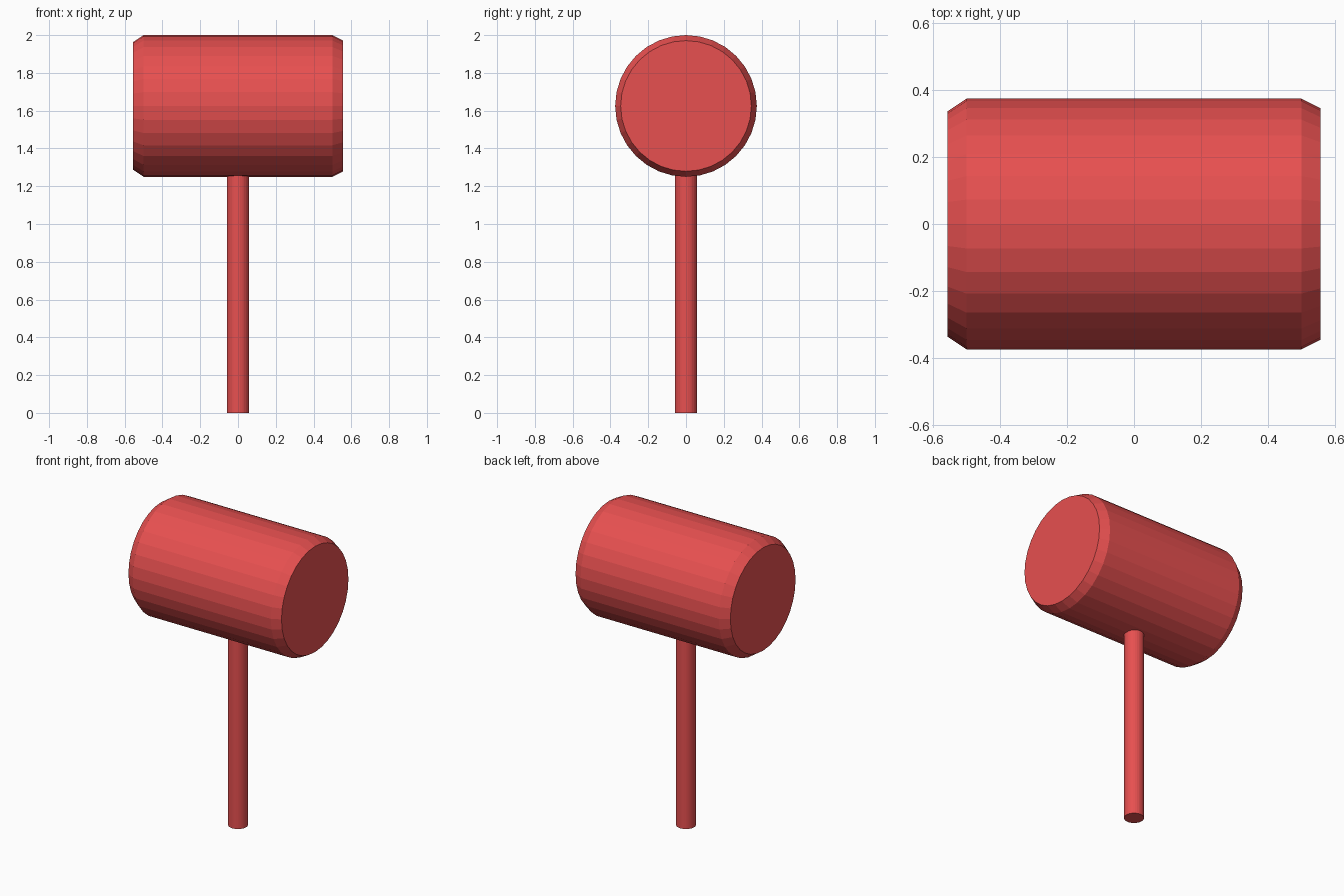
import bpy, bmesh
from math import cos, sin, tau

if "Cube" in bpy.data.objects:
    bpy.data.objects.remove(bpy.data.objects["Cube"])

SIDES = 32

red = bpy.data.materials.new("red")
red.diffuse_color = (0.8, 0.08, 0.08, 1)
red.use_nodes = True
red.node_tree.nodes["Principled BSDF"].inputs["Base Color"].default_value = red.diffuse_color


def lathe(name, profile, place):
    """Capped round solid from (position along axis, radius) pairs."""
    bm = bmesh.new()
    rings = [[bm.verts.new(place(t, r * cos(tau * i / SIDES), r * sin(tau * i / SIDES)))
              for i in range(SIDES)] for t, r in profile]
    for a, b in zip(rings, rings[1:]):
        for i in range(SIDES):
            j = (i + 1) % SIDES
            bm.faces.new((a[i], a[j], b[j], b[i]))
    bm.faces.new(rings[0])
    bm.faces.new(rings[-1])
    bmesh.ops.recalc_face_normals(bm, faces=bm.faces)
    mesh = bpy.data.meshes.new(name)
    bm.to_mesh(mesh)
    bm.free()
    mesh.materials.append(red)
    obj = bpy.data.objects.new(name, mesh)
    bpy.context.collection.objects.link(obj)
    return obj


# Mallet head: barrel lying along x with chamfered ends
lathe("mallet_head",
      [(-0.557, 0.337), (-0.5, 0.375), (0.5, 0.375), (0.557, 0.346)],
      lambda t, u, v: (t, u, 1.625 + v))

# Handle: upright rod reaching just into the head
lathe("handle", [(0, 0.059), (1.27, 0.059)], lambda t, u, v: (u, v, t))
